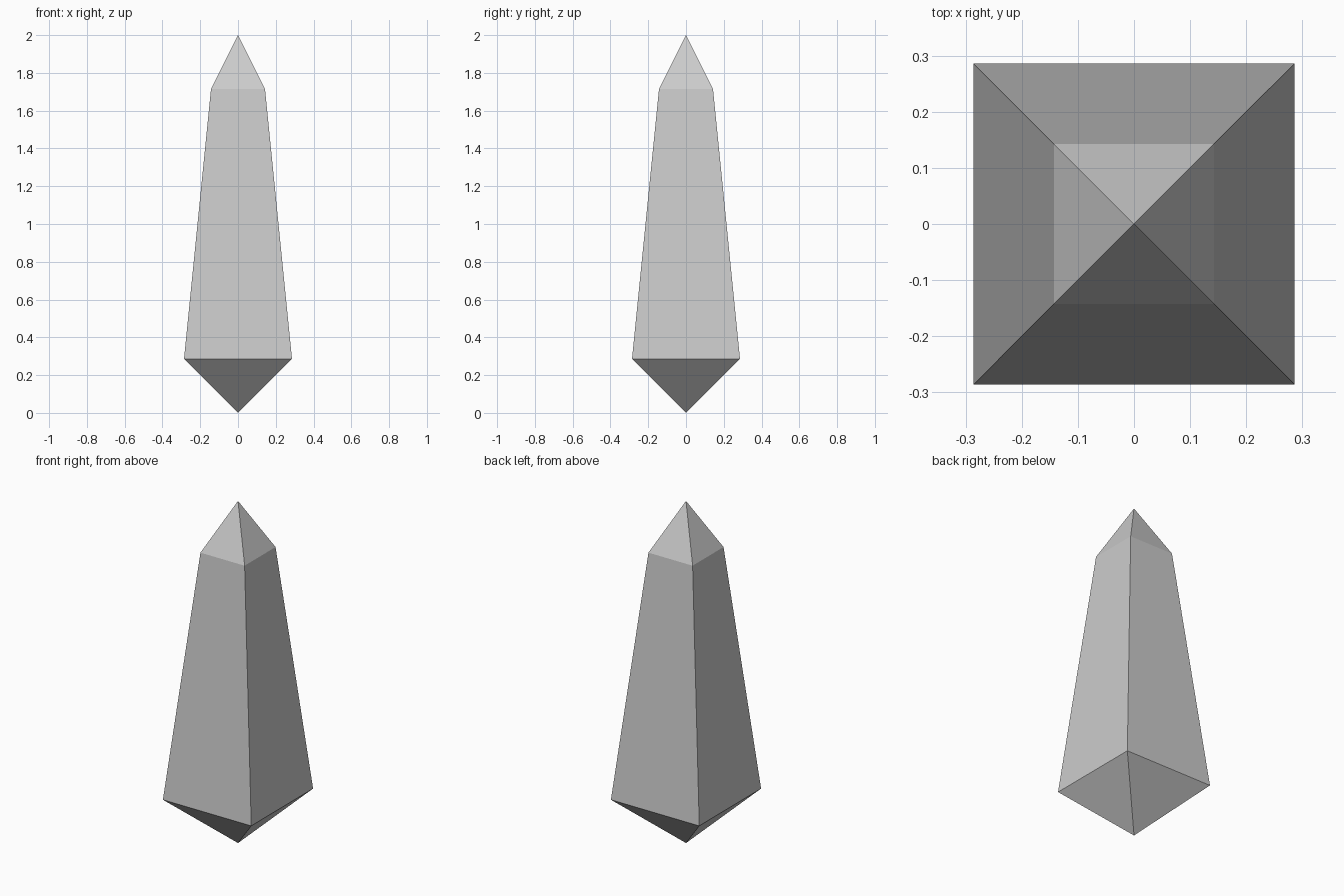
import bpy, bmesh

if "Cube" in bpy.data.objects:
    bpy.data.objects.remove(bpy.data.objects["Cube"])

U = 2 / 7  # the crystal is seven units tall

# Square rings of the crystal: (half width, height)
RINGS = [(U, U), (U / 2, 6 * U)]
CORNERS = [(-1, -1), (1, -1), (1, 1), (-1, 1)]

bm = bmesh.new()
bottom = bm.verts.new((0, 0, 0))
top = bm.verts.new((0, 0, 7 * U))
low, high = [[bm.verts.new((x * w, y * w, z)) for x, y in CORNERS] for w, z in RINGS]

# Bottom point, tapered shaft and top point, one side at a time
for i in range(4):
    j = (i + 1) % 4
    bm.faces.new((bottom, low[j], low[i]))
    bm.faces.new((low[i], low[j], high[j], high[i]))
    bm.faces.new((high[i], high[j], top))

bm.normal_update()
mesh = bpy.data.meshes.new("crystal")
bm.to_mesh(mesh)
bm.free()
bpy.context.collection.objects.link(bpy.data.objects.new("crystal", mesh))
